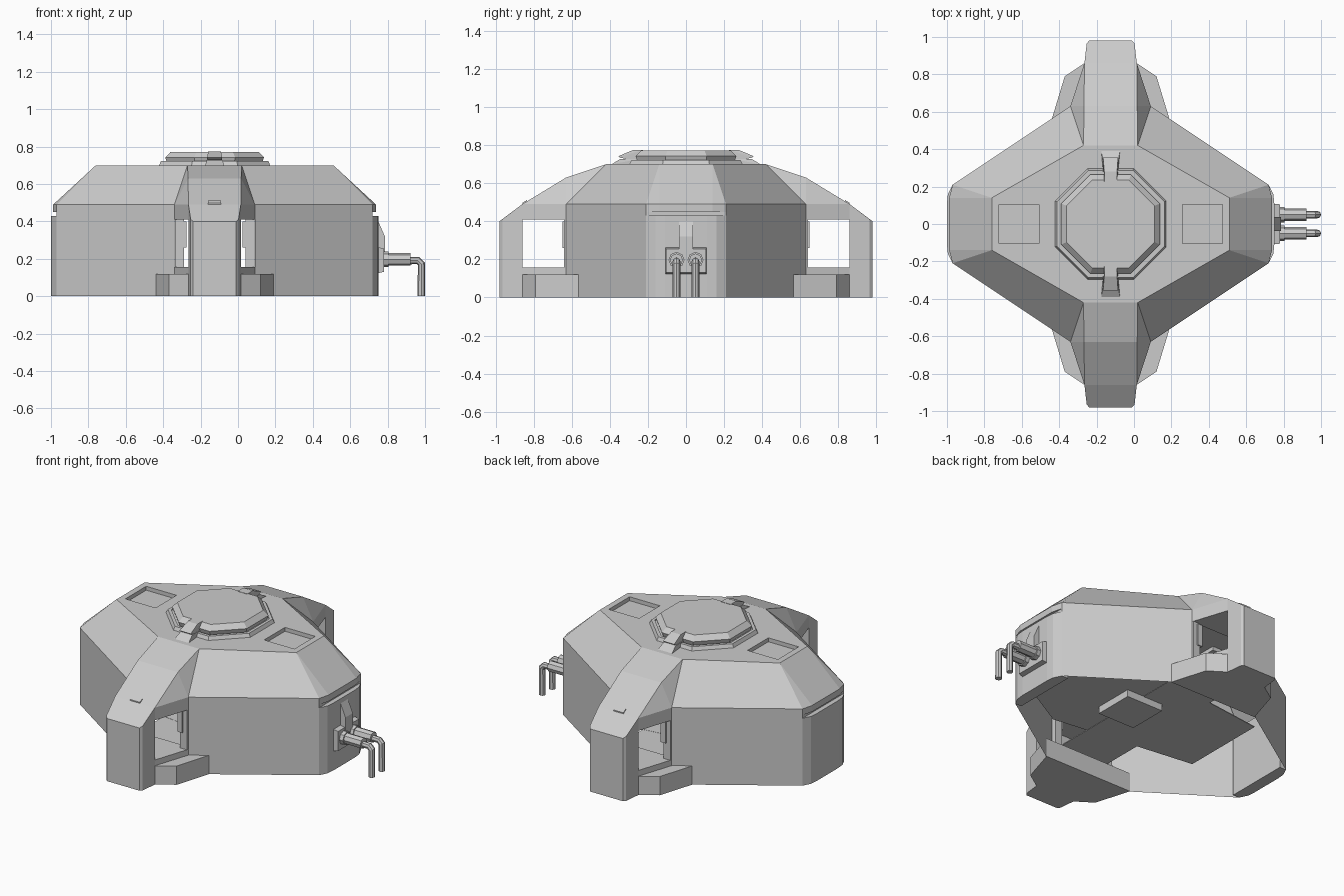
import bpy, bmesh, math
from mathutils import Vector

if "Cube" in bpy.data.objects:
    bpy.data.objects.remove(bpy.data.objects["Cube"])

CX = -0.125  # x centre of the building; all parts are given relative to it


def finish(name, bm):
    bmesh.ops.recalc_face_normals(bm, faces=bm.faces)
    me = bpy.data.meshes.new(name)
    bm.to_mesh(me)
    bm.free()
    ob = bpy.data.objects.new(name, me)
    ob.location.x = CX
    bpy.context.collection.objects.link(ob)
    return ob


def hull(name, pts):
    bm = bmesh.new()
    for p in pts:
        bm.verts.new(p)
    bmesh.ops.remove_doubles(bm, verts=bm.verts, dist=1e-5)
    r = bmesh.ops.convex_hull(bm, input=bm.verts)
    junk = [v for v in r["geom_interior"] if isinstance(v, bmesh.types.BMVert) and not v.link_faces]
    if junk:
        bmesh.ops.delete(bm, geom=junk, context='VERTS')
    bmesh.ops.dissolve_limit(bm, angle_limit=0.01, verts=bm.verts, edges=bm.edges)
    return finish(name, bm)


def box(name, x0, x1, y0, y1, z0, z1):
    return hull(name, [(x, y, z) for x in (x0, x1) for y in (y0, y1) for z in (z0, z1)])


def both(pts):
    """Points mirrored across x."""
    return [(s * x, y, z) for x, y, z in pts for s in (1, -1)]


def ring8(ax, ay, bx, by, z):
    """Eight-sided symmetric outline through (ax, ay) and (bx, by)."""
    return [(ax, -ay, z), (ax, ay, z), (bx, by, z), (-bx, by, z),
            (-ax, ay, z), (-ax, -ay, z), (-bx, -by, z), (bx, -by, z)]


def bridge(bm, a, b, skip=()):
    n = len(a)
    for i in range(n):
        if i not in skip:
            bm.faces.new((a[i], a[(i + 1) % n], b[(i + 1) % n], b[i]))


def loop_edges(bm, vs):
    out = []
    for i, v in enumerate(vs):
        w = vs[(i + 1) % len(vs)]
        out.append(bm.edges.get((v, w)) or bm.edges.new((v, w)))
    return out


# Main shell: open underneath and at the doors, two square recesses in the flat top
bm = bmesh.new()
rings = [[bm.verts.new(p) for p in ring8(*r)] for r in
         ((.845, .21, .215, .63, 0), (.845, .21, .215, .63, .49), (.635, .14, .145, .42, .70))]
bridge(bm, rings[0], rings[1], skip=(2, 6))
bridge(bm, rings[1], rings[2])
cap = loop_edges(bm, rings[2])
for s in (1, -1):
    sq = [(.383, -.105), (.597, -.105), (.597, .105), (.383, .105)]
    top = [bm.verts.new((s * x, y, .70)) for x, y in sq]
    low = [bm.verts.new((s * x, y, .675)) for x, y in sq]
    cap += loop_edges(bm, top)
    bridge(bm, top, low)
    bm.faces.new(low)
bmesh.ops.triangle_fill(bm, use_beauty=True, edges=cap, normal=Vector((0, 0, 1)))
finish("main_shell", bm)

# Roof hatch: stacked octagonal steps
bm = bmesh.new()
prev = None
for a, z in ((.297, .70), (.287, .722), (.268, .722), (.268, .715), (.255, .715), (.264, .742), (.235, .772)):
    k = a * math.tan(math.pi / 8)
    cur = [bm.verts.new(p) for p in ring8(a, k, k, a, z)]
    if prev:
        bridge(bm, prev, cur)
    prev = cur
bm.faces.new(prev)
finish("roof_hatch", bm)

# Interior floor running between the two doors, with a box hanging below it
hull("interior_floor", [(x, t * y, z) for x, y in ((-.55, .28), (.40, .40), (.72, .22))
                        for t in (1, -1) for z in (.145, .15)])
box("interior_corridor", -.17, .17, -.62, .62, .143, .149)
box("underfloor_box", .03, .29, -.12, .14, .10, .145)

for s in (1, -1):
    side = "right" if s > 0 else "left"
    # Bulged end wall and the roof lip above its slot
    plan = [(.80, .21), (.845, .21), (.870, .16), (.875, .11)]
    hull("end_wall_" + side, [(s * x, t * y, z) for x, y in plan for t in (1, -1) for z in (0, .43)])
    lip = [(.635, .14, .70), (.845, .21, .49), (.845, .21, .45), (.863, .14, .49), (.863, .14, .45)]
    hull("end_lip_" + side, [(s * x, t * y, z) for x, y, z in lip for t in (1, -1)])

for s in (1, -1):
    side = "back" if s > 0 else "front"

    def m(pts):
        return [(x, s * y, z) for x, y, z in both(pts)]

    # Entrance canopy
    hull("canopy_" + side, m([(.145, .42, .70), (.142, .63, .63), (.14, .86, .49), (.215, .63, .49),
                              (.215, .63, .41), (.14, .86, .41)]))
    # Front pillar with sloped top
    plan = [(.14, .86, .49), (.128, .965, .411), (.115, .98, .40)]
    hull("pillar_" + side, m(plan + [(x, y, 0) for x, y, z in plan]))
    # Step and threshold
    plan = [(.315, .56), (.245, .79), (.14, .86)]
    hull("step_" + side, m([(x, y, z) for x, y in plan for z in (0, .12)]))
    plan = [(.215, .60), (.215, .63), (.19, .70), (.14, .86)]
    hull("threshold_" + side, m([(x, y, z) for x, y in plan for z in (.10, .157)]))
    # Door frame posts
    for t in (1, -1):
        box("door_post", t * .165, t * .213, s * .60, s * .64, .157, .41)
        box("door_post_trim", t * .15, t * .185, s * .61, s * .648, .26, .40)
    # Small marker lamp lying on the canopy slope
    hull("canopy_lamp_" + side, m([(.035, .835, .495), (.035, .835, .512), (.035, .86, .497), (.035, .86, .48)]))
    # Hatch clamp: sloped top plate over a low foot
    hull("hatch_clamp_" + side, m([(.034, .225, .71), (.034, .225, .774), (.034, .28, .774),
                                   (.040, .355, .742), (.040, .345, .734)]))
    hull("clamp_foot_" + side, m([(.036, .24, .70), (.036, .24, .728), (.042, .345, .728), (.05, .39, .70)]))

# Pipe fitting on the right end
hull("pipe_plate", [(x, t * y, z) for t in (1, -1) for x, y, z in
                    ((.86, .11, .12), (.86, .11, .265), (.905, .105, .13), (.905, .105, .255))])
hull("pipe_plate_rib", [(x, t * .037, z) for t in (1, -1) for x, z in
                        ((.86, .20), (.86, .41), (.875, .40), (.91, .32), (.91, .20))])


def pipe(name, pts, radius):
    cu = bpy.data.curves.new(name, 'CURVE')
    cu.dimensions = '3D'
    cu.bevel_depth = radius
    cu.bevel_resolution = 2
    cu.use_fill_caps = True
    sp = cu.splines.new('POLY')
    sp.points.add(len(pts) - 1)
    for q, p in zip(sp.points, pts):
        q.co = (*p, 1)
    sp.use_smooth = False
    ob = bpy.data.objects.new(name, cu)
    ob.location.x = CX
    bpy.context.collection.objects.link(ob)


for y in (-.05, .05):
    pipe("pipe_collar", [(.90, y, .197), (.93, y, .197)], .042)
    pipe("pipe_sleeve", [(.92, y, .197), (1.047, y, .197)], .034)
    pipe("drain_pipe", [(1.03, y, .19), (1.088, y, .19), (1.105, y, .173), (1.105, y, 0)], .02)
